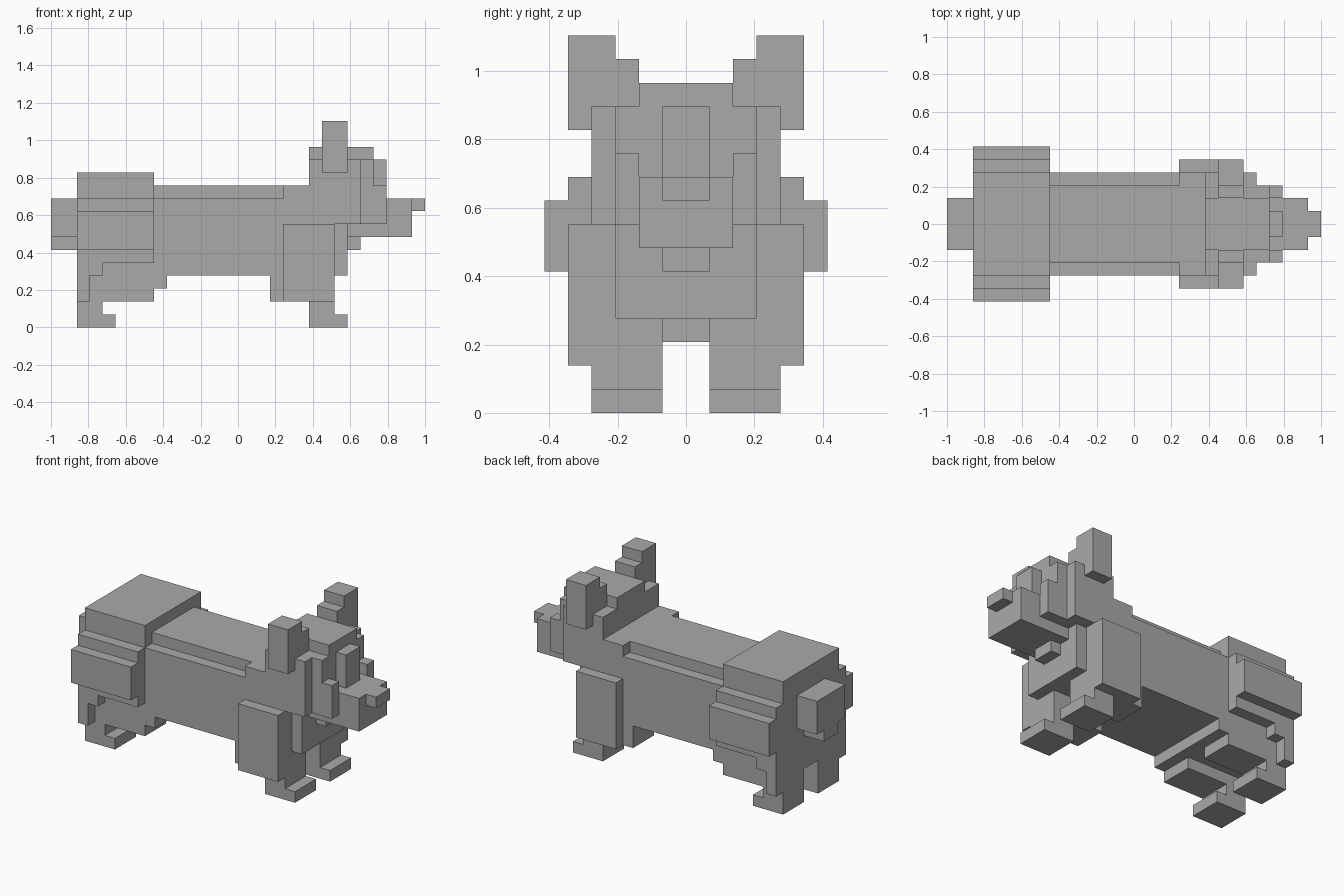
import bpy, bmesh
from mathutils import Vector

if "Cube" in bpy.data.objects:
    bpy.data.objects.remove(bpy.data.objects["Cube"])

U = 2 / 29          # edge of one building block
grey = bpy.data.materials.new("plain grey")
grey.diffuse_color = (0.4, 0.4, 0.4, 1)
grey.use_nodes = True
grey.node_tree.nodes["Principled BSDF"].inputs["Base Color"].default_value = grey.diffuse_color

parts = {}          # part name -> set of cells
filled = set()      # every cell of the animal


def part(name, *boxes, mirror=False):
    """Fill boxes (x0, x1, y0, y1, z0, z1) in block units; mirror adds the -y side."""
    for side, sign in ((("left_", 1), ("right_", -1)) if mirror else (("", 1),)):
        cells = set()
        for x0, x1, y0, y1, z0, z1 in boxes:
            for x in range(x0, x1):
                for y in range(y0, y1):
                    for z in range(z0, z1):
                        cells.add((x, y if sign > 0 else -1 - y, z))
        cells -= filled
        filled.update(cells)
        parts[side + name] = cells


# Body
part("trunk", (8, 22, -4, 4, 4, 10), (8, 20, -3, 3, 10, 11))
part("rump", (2, 8, -4, 4, 3, 12), (8, 9, -4, 4, 3, 4))
part("tail", (0, 2, -2, 2, 7, 10), (0, 2, -1, 1, 6, 7))
part("chest", (22, 23, -3, 3, 4, 8))

# Head
part("neck", (18, 20, -4, 4, 8, 11))
part("head", (20, 24, -4, 4, 8, 13), (24, 25, -3, 3, 8, 13), (20, 25, -2, 2, 13, 14))
part("brow_stripe", (25, 26, -1, 1, 8, 13))
part("snout", (23, 28, -2, 2, 7, 10))
part("chin", (23, 24, -1, 1, 6, 7))
part("nose", (28, 29, -1, 1, 9, 10))
part("cheek", (25, 26, 2, 3, 8, 11), mirror=True)
part("ear", (21, 23, 3, 5, 12, 16), (21, 23, 2, 3, 13, 15), mirror=True)

# Legs
part("thigh", (2, 8, 4, 5, 5, 10), (2, 4, 4, 5, 4, 5), (2, 3, 4, 5, 2, 4),
     (2, 8, 5, 6, 6, 9), mirror=True)
part("hind_leg", (2, 8, 1, 4, 2, 3), (2, 4, 1, 4, 1, 2), mirror=True)
part("hind_paw", (2, 5, 1, 4, 0, 1), mirror=True)
part("shoulder", (18, 22, 4, 5, 2, 8), mirror=True)
part("front_leg", (17, 22, 1, 4, 2, 4), (20, 22, 1, 4, 1, 2), mirror=True)
part("front_paw", (20, 23, 1, 4, 0, 1), mirror=True)

# Skin each part where it meets open air, then merge flat areas
for name, cells in parts.items():
    bm = bmesh.new()
    for c in cells:
        for axis in range(3):
            for step in (-1, 1):
                n = list(c)
                n[axis] += step
                if tuple(n) in filled:
                    continue
                a, b = (axis + 1) % 3, (axis + 2) % 3
                verts = []
                for da, db in ((0, 0), (1, 0), (1, 1), (0, 1))[::step]:
                    p = Vector(c)
                    p[axis] += step > 0
                    p[a] += da
                    p[b] += db
                    verts.append(bm.verts.new((p.x * U - 1, p.y * U, p.z * U)))
                bm.faces.new(verts)
    bmesh.ops.remove_doubles(bm, verts=bm.verts, dist=1e-4)
    bmesh.ops.dissolve_limit(bm, angle_limit=0.01, verts=bm.verts, edges=bm.edges)
    mesh = bpy.data.meshes.new(name)
    bm.to_mesh(mesh)
    bm.free()
    mesh.materials.append(grey)
    bpy.context.collection.objects.link(bpy.data.objects.new(name, mesh))
